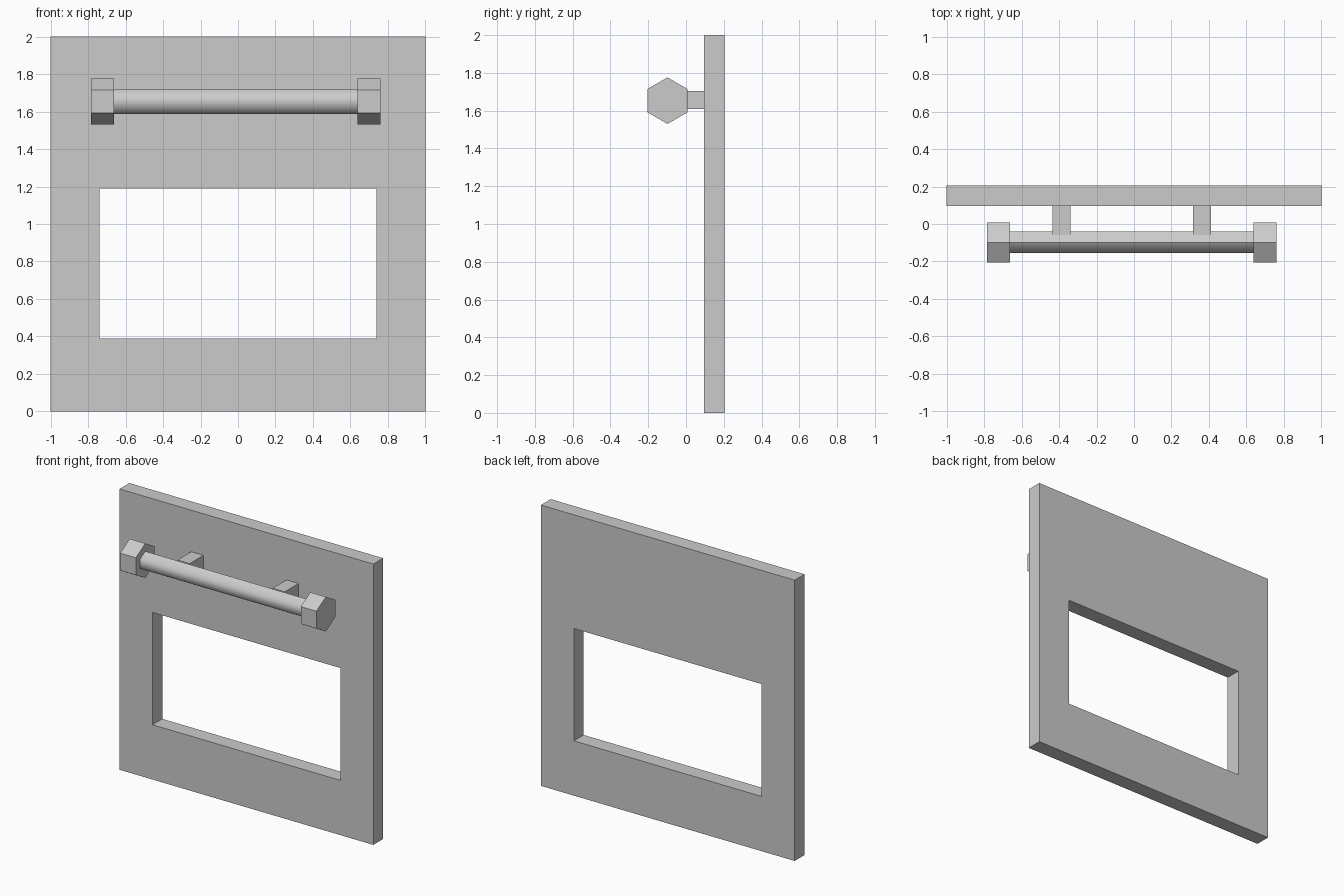
import bpy, bmesh, math

if "Cube" in bpy.data.objects:
    bpy.data.objects.remove(bpy.data.objects["Cube"])

CX = -0.012             # middle of the handle
HY, HZ = -0.098, 1.653  # axis of the handle


def make_object(name, bm):
    bmesh.ops.recalc_face_normals(bm, faces=bm.faces)
    mesh = bpy.data.meshes.new(name)
    bm.to_mesh(mesh)
    bm.free()
    obj = bpy.data.objects.new(name, mesh)
    bpy.context.collection.objects.link(obj)
    return obj


def rectangle(bm, x, y, z0, z1):
    return [bm.verts.new((px, y, pz)) for px, pz in
            ((-x, z0), (x, z0), (x, z1), (-x, z1))]


def box(name, x0, x1, y0, y1, z0, z1):
    bm = bmesh.new()
    bmesh.ops.create_cube(bm, size=1)
    for v in bm.verts:
        v.co = (x1 if v.co.x > 0 else x0,
                y1 if v.co.y > 0 else y0,
                z1 if v.co.z > 0 else z0)
    return make_object(name, bm)


def hex_prism(name, x0, x1, radius):
    bm = bmesh.new()
    rings = []
    for x in (x0, x1):
        rings.append([bm.verts.new((x, HY + radius * math.sin(i * math.pi / 3),
                                    HZ + radius * math.cos(i * math.pi / 3)))
                      for i in range(6)])
        bm.faces.new(rings[-1])
    for i in range(6):
        j = (i + 1) % 6
        bm.faces.new((rings[0][i], rings[0][j], rings[1][j], rings[1][i]))
    return make_object(name, bm)


# Panel with rectangular window
bm = bmesh.new()
loops = []
for y in (0.095, 0.205):
    loops.append((rectangle(bm, 1.0, y, 0, 2), rectangle(bm, 0.74, y, 0.39, 1.19)))
(front_out, front_in), (back_out, back_in) = loops
for a, b in ((front_out, front_in), (back_out, back_in),
             (front_out, back_out), (front_in, back_in)):
    for i in range(4):
        j = (i + 1) % 4
        bm.faces.new((a[i], a[j], b[j], b[i]))
make_object("panel", bm)

# Handle bar: six sides, rounded shading on its front half only
bar = hex_prism("handle_bar", CX - 0.66, CX + 0.66, 0.067)
for poly in bar.data.polygons:
    poly.use_smooth = abs(poly.normal.x) < 0.5 and poly.normal.y < 0
for edge in bar.data.edges:
    a, b = (bar.data.vertices[i].co for i in edge.vertices)
    along = abs(a.x - b.x) > 0.5
    edge.use_edge_sharp = not along or a.y > HY - 0.01

# Hexagonal end nuts and mounting posts, one pair each
for side, label in ((-1, "left"), (1, "right")):
    xs = sorted((CX + side * 0.65, CX + side * 0.773))
    hex_prism(label + "_end_nut", *xs, 0.123)
    xs = sorted((CX + side * 0.327, CX + side * 0.423))
    box(label + "_mounting_post", *xs, -0.06, 0.095, 1.608, 1.704)
